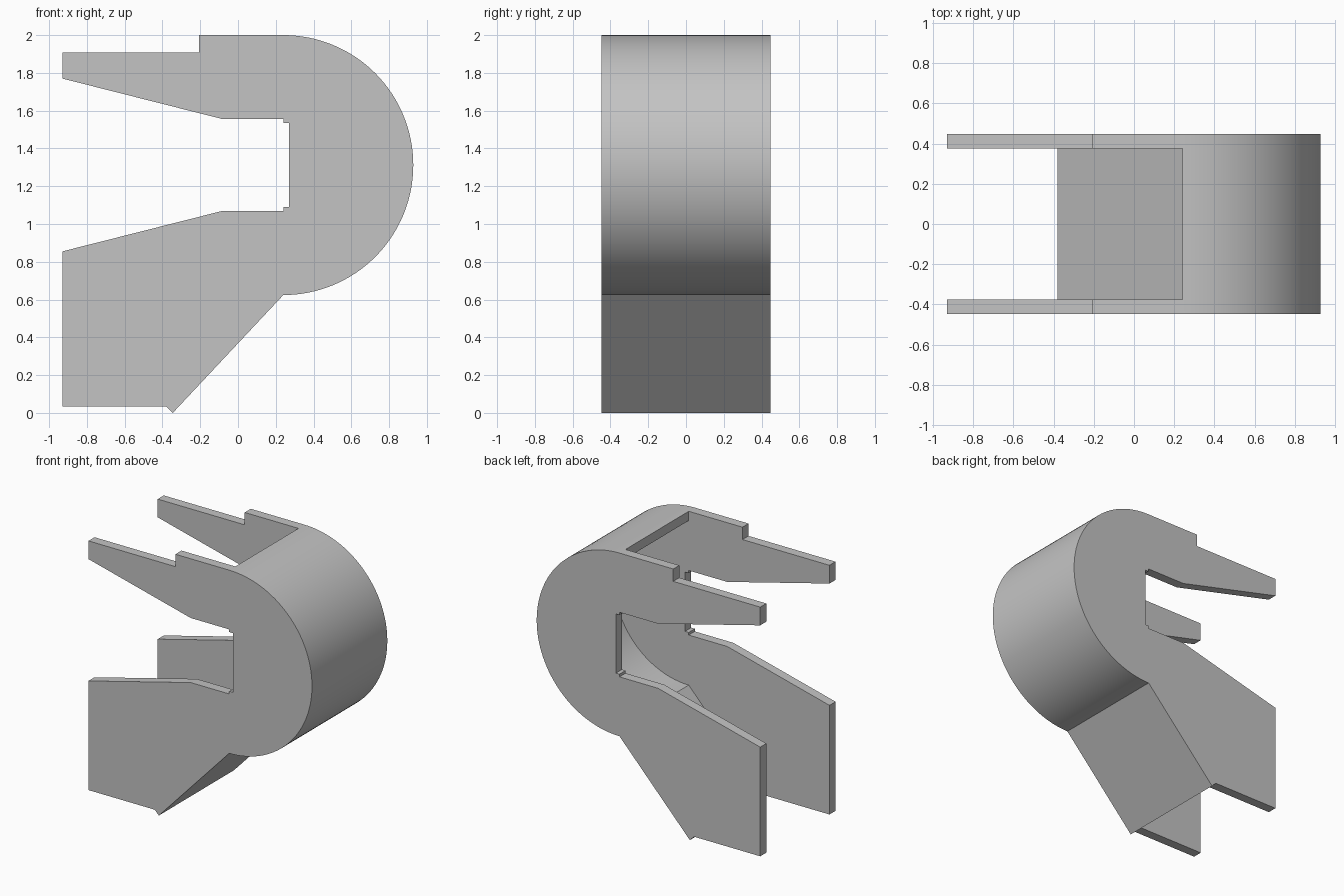
import bpy
import bmesh
from math import sin, cos, pi

cube = bpy.data.objects.get("Cube")
if cube:
    bpy.data.objects.remove(cube, do_unlink=True)

HALF_WIDTH = 0.447
INNER_HALF = 0.375
CX, CZ, RADIUS = 0.24, 1.312, 0.688
WALL = 0.07
STEPS = 64

grey = bpy.data.materials.new("plain_grey")
grey.use_nodes = True
colour = (0.55, 0.55, 0.55, 1)
grey.diffuse_color = colour
grey.node_tree.nodes["Principled BSDF"].inputs["Base Color"].default_value = colour


def half_round(radius):
    """Half circle in x and z, from the top round the +x side to the bottom."""
    return [(CX + radius * sin(pi * i / STEPS), CZ + radius * cos(pi * i / STEPS))
            for i in range(STEPS + 1)]


def prism(name, profile, half):
    """Extrude an x-z profile symmetrically along y."""
    bm = bmesh.new()
    face = bm.faces.new([bm.verts.new((x, -half, z)) for x, z in profile])
    new = bmesh.ops.extrude_face_region(bm, geom=[face])["geom"]
    verts = [v for v in new if isinstance(v, bmesh.types.BMVert)]
    bmesh.ops.translate(bm, verts=verts, vec=(0, 2 * half, 0))
    bmesh.ops.recalc_face_normals(bm, faces=bm.faces)
    mesh = bpy.data.meshes.new(name)
    bm.to_mesh(mesh)
    bm.free()
    mesh.materials.append(grey)
    obj = bpy.data.objects.new(name, mesh)
    bpy.context.collection.objects.link(obj)
    return obj


# Full side silhouette: round back, sloped chute, lower jaw, slot, upper jaw
lower_slot = [(-0.93, 0.855), (-0.08, 1.07), (0.24, 1.07), (0.24, 1.09), (0.27, 1.09)]
upper_slot = [(0.27, 1.535), (0.24, 1.535), (0.24, 1.555), (-0.08, 1.555), (-0.93, 1.77)]
outline = (half_round(RADIUS)
           + [(-0.345, 0), (-0.38, 0.035), (-0.93, 0.035)]
           + lower_slot + upper_slot
           + [(-0.93, 1.907), (-0.207, 1.907), (-0.207, 2.0)])
housing = prism("curved_housing", outline, HALF_WIDTH)

# Hollow between the side plates, open to the left and the top
hollow = (half_round(RADIUS - WALL)
          + [(-0.381, 0.034), (-0.568, -0.166), (-1.2, -0.166), (-1.2, 2.3), (CX, 2.3)])
cutter = prism("hollow_cutter", hollow, INNER_HALF)

cut = housing.modifiers.new("hollow", "BOOLEAN")
cut.operation = "DIFFERENCE"
cut.solver = "EXACT"
cut.object = cutter

bpy.ops.object.select_all(action="DESELECT")
bpy.context.view_layer.objects.active = housing
housing.select_set(True)
bpy.ops.object.modifier_apply(modifier=cut.name)
bpy.data.objects.remove(cutter, do_unlink=True)
bpy.ops.object.shade_smooth_by_angle(angle=pi / 6)
